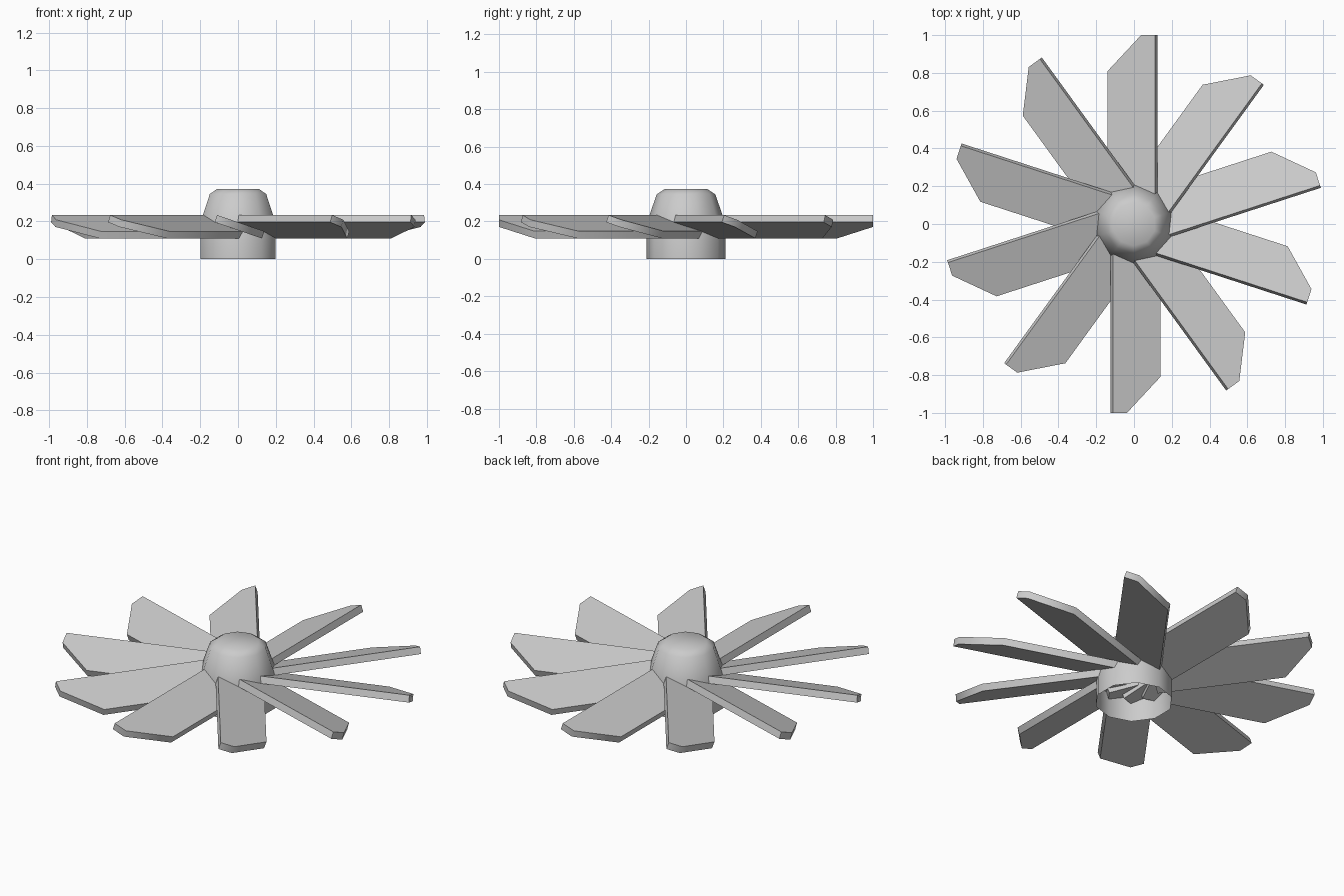
import bpy, bmesh
from math import radians, sin, cos, pi
from mathutils import Matrix

cube = bpy.data.objects.get("Cube")
if cube:
    bpy.data.objects.remove(cube)

grey = bpy.data.materials.new("light_grey")
grey.use_nodes = True
grey.diffuse_color = (0.6, 0.6, 0.6, 1)
grey.node_tree.nodes["Principled BSDF"].inputs["Base Color"].default_value = grey.diffuse_color

COUNT = 10


def finish(name, bm, angle):
    bmesh.ops.recalc_face_normals(bm, faces=bm.faces[:])
    mesh = bpy.data.meshes.new(name)
    bm.to_mesh(mesh)
    bm.free()
    mesh.materials.append(grey)
    obj = bpy.data.objects.new(name, mesh)
    bpy.context.collection.objects.link(obj)
    bpy.ops.object.select_all(action='DESELECT')
    obj.select_set(True)
    bpy.context.view_layer.objects.active = obj
    bpy.ops.object.shade_smooth_by_angle(angle=radians(angle))
    return obj


# Hub: ten-sided tapered shell, open underneath
bm = bmesh.new()
rings = []
for r, z in [(0.21, 0), (0.21, 0.19), (0.157, 0.345), (0.115, 0.373)]:
    rings.append([bm.verts.new((r * cos(a), r * sin(a), z))
                  for a in (pi / 2 + i * 2 * pi / COUNT for i in range(COUNT))])
for low, high in zip(rings, rings[1:]):
    for i in range(COUNT):
        j = (i + 1) % COUNT
        bm.faces.new((low[i], low[j], high[j], high[i]))
bm.faces.new(rings[-1])
finish("hub", bm, 75)

# Blade: pitched slab with a clipped tip, its root buried in the hub
outline = [(-0.132, 0.1), (0.132, 0.1), (0.132, 1.0), (0.055, 1.0), (-0.132, 0.81)]
THICK = 0.04
bm = bmesh.new()
base = bm.faces.new([bm.verts.new((x, y, -THICK / 2)) for x, y in outline])
top = bmesh.ops.extrude_face_region(bm, geom=[base])["geom"]
bmesh.ops.translate(bm, vec=(0, 0, THICK),
                    verts=[v for v in top if isinstance(v, bmesh.types.BMVert)])
pitch = Matrix.Translation((-0.008, 0, 0.172)) @ Matrix.Rotation(radians(-19), 4, 'Y')
bm.transform(pitch)
blade = finish("blade_1", bm, 60)

# Remaining blades around the hub
for i in range(1, COUNT):
    copy = blade.copy()
    copy.name = f"blade_{i + 1}"
    copy.rotation_euler.z = i * 2 * pi / COUNT
    bpy.context.collection.objects.link(copy)
